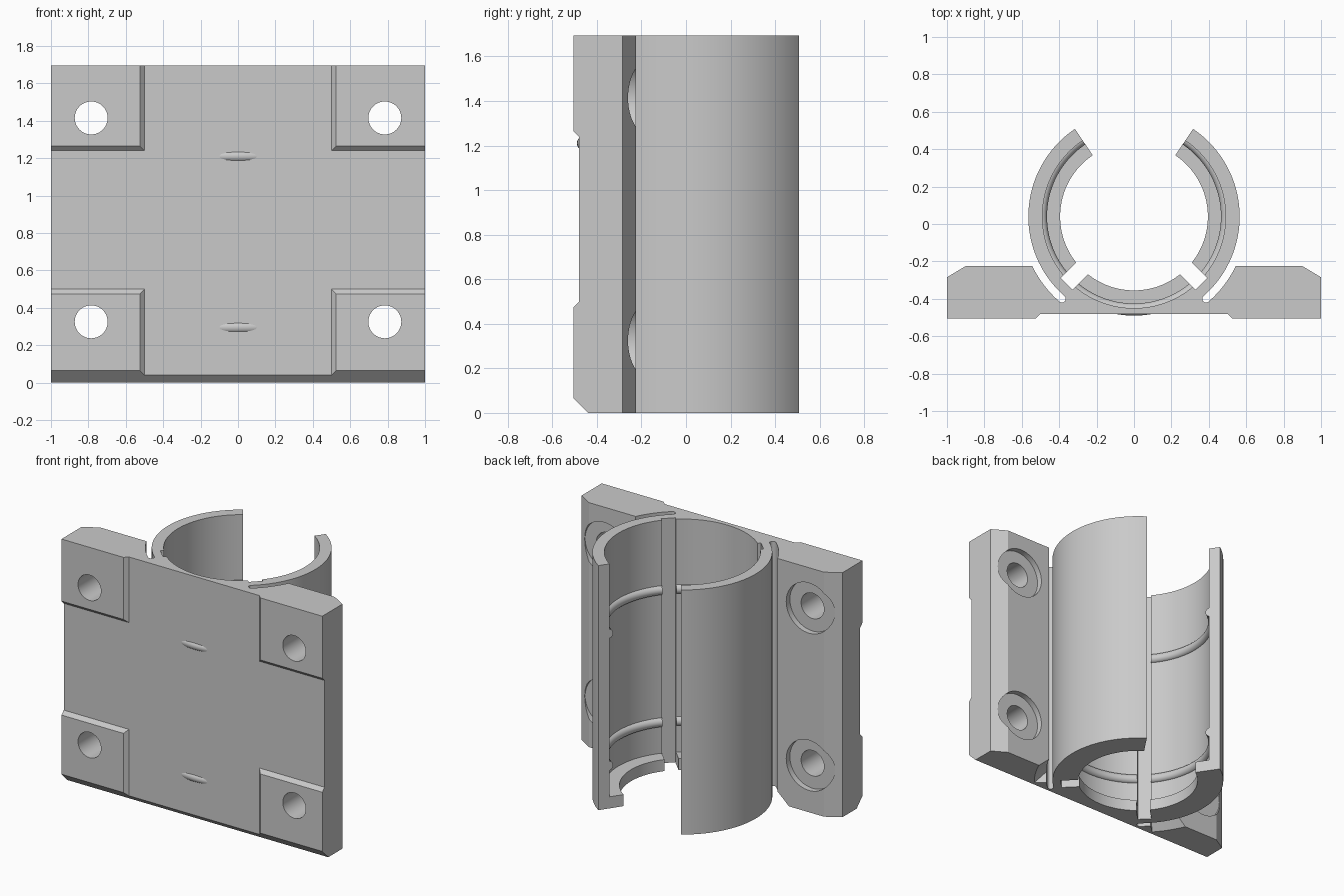
import bpy
import bmesh
from math import sin, cos, tan, radians
from mathutils import Matrix

if "Cube" in bpy.data.objects:
    bpy.data.objects.remove(bpy.data.objects["Cube"], do_unlink=True)

HEIGHT = 1.695
AXIS_Y = 0.04          # centre of the round clamp
OUTER, BORE, LIP = 0.565, 0.49, 0.395
SLOT_ANGLE = radians(41.2)

grey = bpy.data.materials.new("plain grey")
grey.use_nodes = True
grey.diffuse_color = (0.59, 0.59, 0.59, 1)
grey.node_tree.nodes["Principled BSDF"].inputs["Base Color"].default_value = (0.59, 0.59, 0.59, 1)


def finish(name, bm):
    bmesh.ops.recalc_face_normals(bm, faces=bm.faces)
    mesh = bpy.data.meshes.new(name)
    bm.to_mesh(mesh)
    bm.free()
    mesh.materials.append(grey)
    obj = bpy.data.objects.new(name, mesh)
    bpy.context.collection.objects.link(obj)
    return obj


def loft(name, bottom, top):
    """Solid between two matching loops of 3D points."""
    bm = bmesh.new()
    a = [bm.verts.new(p) for p in bottom]
    b = [bm.verts.new(p) for p in top]
    bm.faces.new(a)
    bm.faces.new(b)
    for i in range(len(a)):
        j = (i + 1) % len(a)
        bm.faces.new((a[i], a[j], b[j], b[i]))
    return finish(name, bm)


def prism_z(name, pts, z0, z1):
    return loft(name, [(x, y, z0) for x, y in pts], [(x, y, z1) for x, y in pts])


def prism_x(name, pts, half):
    return loft(name, [(-half, y, z) for y, z in pts], [(half, y, z) for y, z in pts])


def cylinder(name, r, x, y, z0, z1, segments=128):
    bm = bmesh.new()
    bmesh.ops.create_cone(bm, cap_ends=True, segments=segments, radius1=r, radius2=r,
                          depth=z1 - z0, matrix=Matrix.Translation((x, y, (z0 + z1) / 2)))
    return finish(name, bm)


def cylinder_y(name, r, x, z, y0, y1):
    obj = cylinder(name, r, 0, 0, y0, y1, 64)
    obj.data.transform(Matrix.Translation((x, 0, z)) @ Matrix.Rotation(radians(-90), 4, 'X'))
    return obj


def pie(side, r, z, start):
    """Sector loop beside the clamp, angles measured from straight down."""
    steps = 32
    pts = [(0, AXIS_Y, z)]
    for i in range(steps + 1):
        a = start + (radians(88) - start) * i / steps
        pts.append((side * r * sin(a), AXIS_Y - r * cos(a), z))
    return pts


def combine(obj, tool, operation='DIFFERENCE'):
    mod = obj.modifiers.new("combine", 'BOOLEAN')
    mod.operation = operation
    mod.solver = 'EXACT'
    mod.object = tool
    bpy.context.view_layer.objects.active = obj
    bpy.ops.object.modifier_apply(modifier=mod.name)
    bpy.data.objects.remove(tool, do_unlink=True)


def cut_opening(obj):
    """Wedge-shaped mouth at the back of the clamp."""
    w = tan(radians(34))
    combine(obj, prism_z("opening", [(0, AXIS_Y), (w, AXIS_Y + 1), (-w, AXIS_Y + 1)], -0.1, 2))


def cut_grooves(obj):
    """Hinge grooves at the root of each arm."""
    for s in (-1, 1):
        groove = prism_z("groove", [(-0.045, -0.51), (0.045, -0.51), (0.045, -0.3), (-0.045, -0.3)], -0.1, 2)
        groove.data.transform(Matrix.Translation((0, AXIS_Y, 0)) @ Matrix.Rotation(s * radians(45), 4, 'Z'))
        combine(obj, groove)


# Mounting plate with chamfered outer back edges
holder = prism_z("bearing_holder", [(-1, -0.505), (1, -0.505), (1, -0.285), (0.9, -0.225),
                                    (-0.9, -0.225), (-1, -0.285)], 0, HEIGHT)

# Flex slots between plate and clamp arms, flared at the bottom
for s in (-1, 1):
    combine(holder, loft("slot", pie(s, 0.605, -0.1, SLOT_ANGLE), pie(s, 0.605, 2, SLOT_ANGLE)))
    flare = radians(48)
    combine(holder, loft("flare", pie(s, 0.705, -0.02, flare), pie(s, 0.605, 0.08, flare)))
    combine(holder, cylinder("slot_end", 0.02, s * 0.585 * sin(SLOT_ANGLE),
                             AXIS_Y - 0.585 * cos(SLOT_ANGLE), -0.1, 2, 24))

# Round clamp body, opened at the back, bored out but leaving a lip at the bottom
clamp = cylinder("clamp", OUTER, 0, AXIS_Y, 0, HEIGHT)
cut_opening(clamp)
combine(holder, clamp, 'UNION')
combine(holder, cylinder("bore", BORE, 0, AXIS_Y, 0.08, 2))
combine(holder, cylinder("lip_bore", LIP, 0, AXIS_Y, -0.1, 0.5))
cut_grooves(holder)

# Recessed front cross leaving four corner pads, and bottom front chamfer
combine(holder, prism_x("front_trim", [(-0.7, -0.1), (-0.505, -0.1), (-0.505, 2), (-0.7, 2)], 1.2))
combine(holder, prism_z("recess_upright", [(-0.62, -0.6), (0.62, -0.6), (0.5, -0.48), (-0.5, -0.48)], -0.1, 2))
combine(holder, prism_x("recess_across", [(-0.6, 0.38), (-0.48, 0.5), (-0.48, 1.24), (-0.6, 1.36)], 1.2))
combine(holder, prism_x("bottom_chamfer", [(-0.6, 0.16), (-0.6, -0.1), (-0.34, -0.1)], 1.2))

# Bolt holes with shallow counterbores on the back
for x in (-0.785, 0.785):
    for z in (0.325, 1.415):
        combine(holder, cylinder_y("bolt_hole", 0.088, x, z, -0.7, 0))
        combine(holder, cylinder_y("counterbore", 0.174, x, z, -0.265, -0.1))

# Retaining ribs inside the bore, just breaking through the thin front wall
parts = [holder]
for name, z in (("lower_rib", 0.295), ("upper_rib", 1.21)):
    bpy.ops.mesh.primitive_torus_add(location=(0, AXIS_Y, z), major_radius=0.4975, minor_radius=0.0325,
                                     major_segments=128, minor_segments=20)
    rib = bpy.context.object
    rib.name = name
    rib.data.materials.append(grey)
    cut_opening(rib)
    cut_grooves(rib)
    parts.append(rib)

bpy.ops.object.select_all(action='DESELECT')
for part in parts:
    part.select_set(True)
bpy.context.view_layer.objects.active = holder
bpy.ops.object.shade_smooth_by_angle(angle=radians(25))
